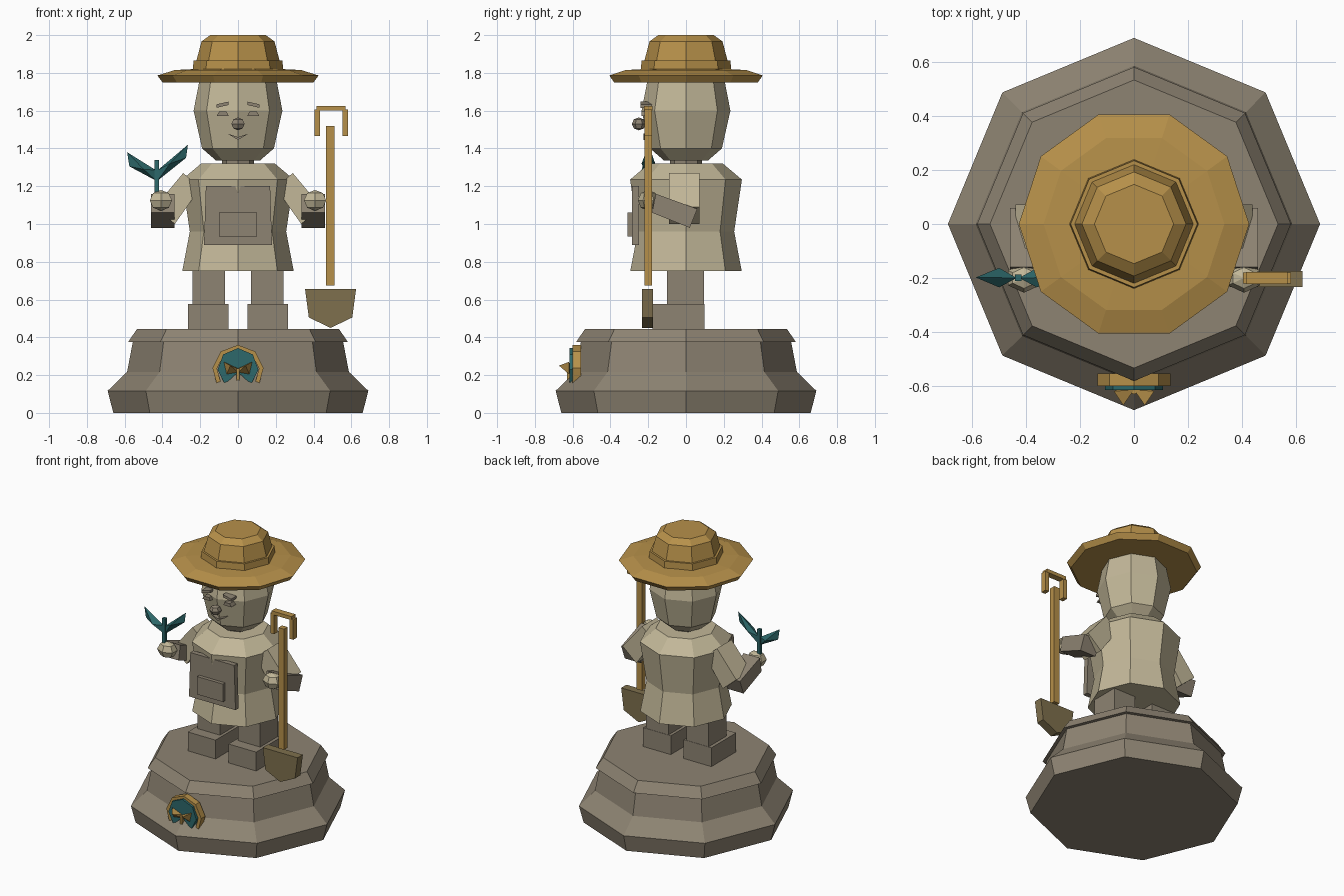
import bpy, bmesh, math
from mathutils import Vector

if "Cube" in bpy.data.objects:
    bpy.data.objects.remove(bpy.data.objects["Cube"])


def material(name, rgb):
    m = bpy.data.materials.new(name)
    m.diffuse_color = (*rgb, 1)
    m.use_nodes = True
    m.node_tree.nodes["Principled BSDF"].inputs["Base Color"].default_value = m.diffuse_color
    return m


STONE = material("taupe stone", (0.27, 0.23, 0.17))
PALE = material("pale stone", (0.54, 0.475, 0.315))
GOLD = material("straw gold", (0.47, 0.28, 0.068))
TEAL = material("leaf teal", (0.026, 0.14, 0.145))
BRONZE = material("dull bronze", (0.21, 0.16, 0.074))


def finish(bm, name, mat):
    bmesh.ops.recalc_face_normals(bm, faces=bm.faces[:])
    me = bpy.data.meshes.new(name)
    bm.to_mesh(me)
    bm.free()
    me.materials.append(mat)
    ob = bpy.data.objects.new(name, me)
    bpy.context.collection.objects.link(ob)
    return ob


def lathe(name, n, profile, mat):
    """Faceted turned shape, one corner on +x; profile is (radius, z)."""
    bm = bmesh.new()
    rings = [[bm.verts.new((r * math.cos(math.tau * i / n), r * math.sin(math.tau * i / n), z))
              for i in range(n)] for r, z in profile]
    for a, b in zip(rings, rings[1:]):
        for i in range(n):
            j = (i + 1) % n
            bm.faces.new((a[i], a[j], b[j], b[i]))
    bm.faces.new(rings[0])
    bm.faces.new(rings[-1])
    return finish(bm, name, mat)


def prism(name, pts, a, b, mat, axis="y"):
    """Extrude an outline: (x, z) along y, or (y, z) along x."""
    bm = bmesh.new()
    place = (lambda p, t: (p[0], t, p[1])) if axis == "y" else (lambda p, t: (t, p[0], p[1]))
    front = [bm.verts.new(place(p, a)) for p in pts]
    back = [bm.verts.new(place(p, b)) for p in pts]
    bm.faces.new(front)
    bm.faces.new(back)
    for i in range(len(pts)):
        j = (i + 1) % len(pts)
        bm.faces.new((front[i], front[j], back[j], back[i]))
    return finish(bm, name, mat)


def box(name, x0, x1, y0, y1, z0, z1, mat):
    return prism(name, [(x0, z0), (x1, z0), (x1, z1), (x0, z1)], y0, y1, mat)


def ball(name, centre, scale, mat):
    bm = bmesh.new()
    bmesh.ops.create_uvsphere(bm, u_segments=6, v_segments=4, radius=1)
    for v in bm.verts:
        v.co = Vector([c + p * s for c, p, s in zip(centre, v.co, scale)])
    return finish(bm, name, mat)


def hull(name, pts, mat):
    bm = bmesh.new()
    for p in pts:
        bm.verts.new(p)
    bmesh.ops.convex_hull(bm, input=bm.verts[:])
    return finish(bm, name, mat)


def arc(r, start, end, n, cz):
    angles = [math.radians(start + (end - start) * i / (n - 1)) for i in range(n)]
    return [(r * math.cos(t), cz + r * math.sin(t)) for t in angles]


# Pedestal
lathe("pedestal", 8, [(0.66, 0), (0.69, 0.117), (0.587, 0.217), (0.557, 0.375),
                      (0.582, 0.375), (0.534, 0.445)], STONE)

# Body, neck, head
lathe("torso", 8, [(0.295, 0.75), (0.255, 0.96), (0.296, 1.235), (0.195, 1.32)], PALE)
lathe("neck", 8, [(0.085, 1.3), (0.085, 1.4)], STONE)
lathe("head", 8, [(0.115, 1.335), (0.19, 1.4), (0.235, 1.6), (0.2, 1.78)], PALE)

# Apron with pocket
prism("apron", [(-0.18, 0.89), (0.18, 0.89), (0.17, 1.2), (-0.17, 1.2)], -0.285, -0.25, STONE)
box("apron_pocket", -0.1, 0.1, -0.31, -0.28, 0.935, 1.06, STONE)

# Hat
lathe("hat_brim", 10, [(0.4, 1.75), (0.427, 1.786), (0.335, 1.815), (0.2, 1.822)], GOLD)
lathe("hat_band", 8, [(0.24, 1.81), (0.235, 1.865)], GOLD)
lathe("hat_crown", 8, [(0.225, 1.82), (0.22, 1.865), (0.193, 1.967), (0.147, 2.0)], GOLD)

# Face
ball("nose", (0, -0.25, 1.53), (0.04, 0.037, 0.034), STONE)
prism("mouth", [(-0.055, 1.478), (0, 1.445), (0.055, 1.478), (0, 1.46)], -0.225, -0.17, STONE)

for s, side in ((-1, "left"), (1, "right")):
    # Brows and closed eyes
    prism("brow_" + side, [(s * x, z) for x, z in
          ((0.05, 1.63), (0.115, 1.615), (0.115, 1.633), (0.05, 1.648))], -0.24, -0.18, STONE)
    prism("eye_" + side, [(s * x, z) for x, z in
          ((0.05, 1.573), (0.112, 1.573), (0.1, 1.595), (0.06, 1.595))], -0.235, -0.18, STONE)
    # Legs and shoes
    box("leg_" + side, s * 0.07, s * 0.242, -0.1, 0.095, 0.56, 0.78, STONE)
    box("shoe_" + side, s * 0.05, s * 0.265, -0.177, 0.097, 0.445, 0.577, STONE)
    # Arms
    prism("sleeve_" + side, [(s * x, z) for x, z in
          ((0.2, 1.19), (0.29, 1.27), (0.44, 1.09), (0.335, 1.0))], -0.09, 0.072, PALE)
    prism("forearm_" + side, [(0.06, 1.08), (0.02, 0.98), (-0.18, 1.06), (-0.16, 1.16)],
          s * 0.335, s * 0.46, STONE, axis="x")
    ball("hand_" + side, (s * 0.408, -0.2, 1.125), (0.068, 0.055, 0.055), PALE)

# Sprout held up in one hand
box("sprout_stem", -0.442, -0.418, -0.212, -0.188, 1.12, 1.34, TEAL)
for name, tip, low, shoulder, base in (
        ("sprout_leaf_left", (-0.587, 1.38), (-0.575, 1.305), (-0.5, 1.29), -0.435),
        ("sprout_leaf_right", (-0.265, 1.42), (-0.275, 1.35), (-0.36, 1.32), -0.425)):
    hull(name, [(tip[0], -0.198, tip[1]), (low[0], -0.198, low[1]),
                (shoulder[0], -0.235, shoulder[1]), (shoulder[0], -0.163, shoulder[1]),
                (base, -0.2, 1.23), (base, -0.2, 1.285)], TEAL)

# Shovel
box("shovel_shaft", 0.467, 0.51, -0.22, -0.18, 0.675, 1.52, GOLD)
box("shovel_grip", 0.415, 0.57, -0.222, -0.178, 1.6, 1.625, GOLD)
for x in (0.404, 0.552):
    box("shovel_grip_side", x, x + 0.03, -0.22, -0.18, 1.465, 1.605, GOLD)
prism("shovel_blade", [(0.355, 0.655), (0.375, 0.505), (0.49, 0.45), (0.605, 0.505),
                       (0.625, 0.655)], -0.233, -0.175, BRONZE)

# Medallion on the pedestal
prism("medallion_ring", arc(0.136, -36, 216, 7, 0.224) + arc(0.112, 216, -36, 7, 0.224),
      -0.6, -0.555, GOLD)
prism("medallion_plate", arc(0.108, -50, 230, 7, 0.235) + [(0, 0.215)], -0.616, -0.57, TEAL)
box("medallion_stem", -0.008, 0.008, -0.63, -0.6, 0.165, 0.235, GOLD)
for s, side in ((-1, "left"), (1, "right")):
    hull("medallion_leaf_" + side, [(0, -0.615, 0.215), (0, -0.615, 0.235),
         (s * 0.075, -0.62, 0.27), (s * 0.06, -0.62, 0.205), (s * 0.04, -0.672, 0.25),
         (s * 0.04, -0.605, 0.23)], GOLD)
